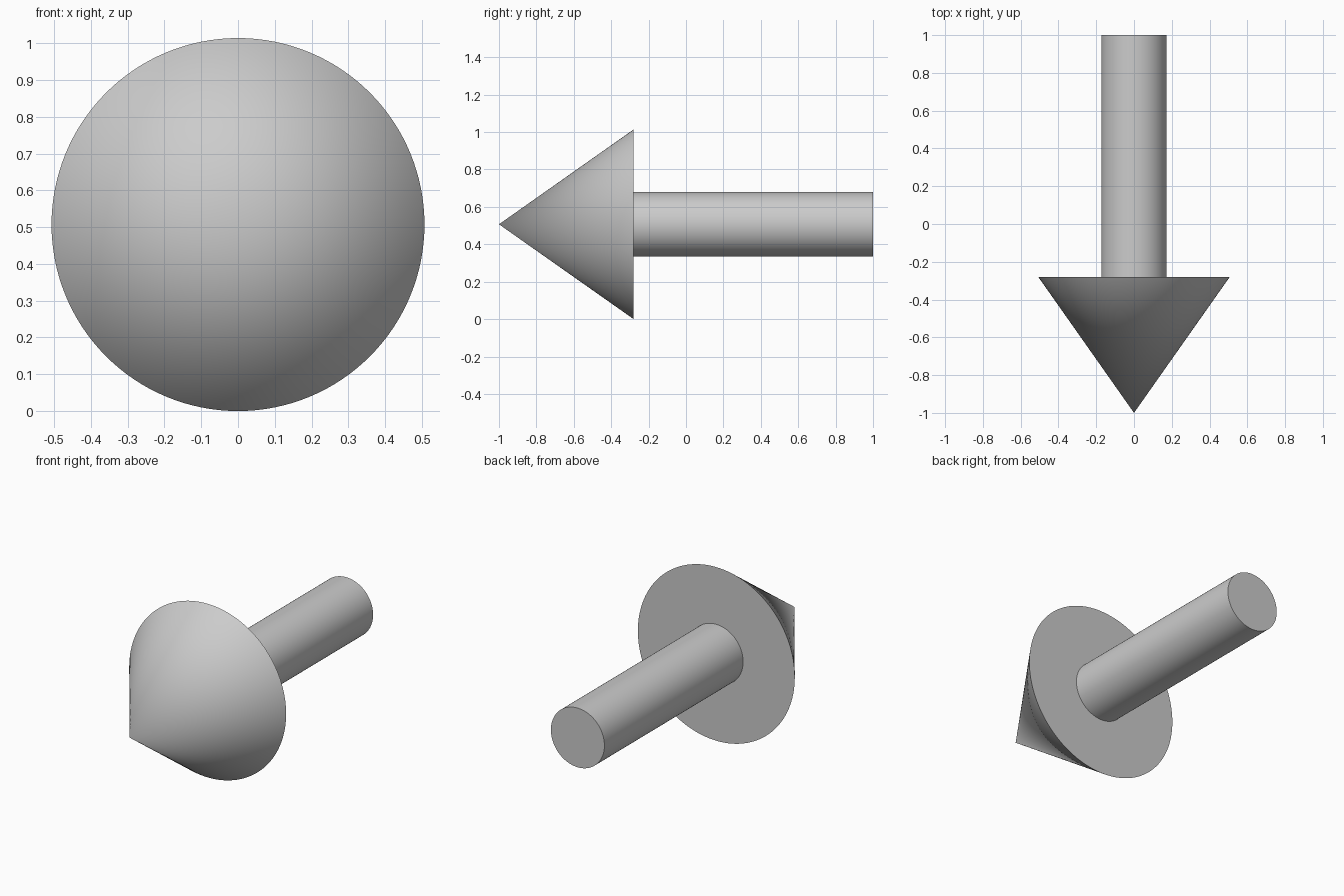
import bpy
from math import radians

if "Cube" in bpy.data.objects:
    bpy.data.objects.remove(bpy.data.objects["Cube"])

HEAD_R, SHAFT_R = 0.507, 0.173
TIP_Y, BASE_Y, END_Y = -1.0, -0.28, 1.0
SIDES = 128


def part(name, r_front, r_back, y_front, y_back):
    """Round part along y, from a front radius to a back radius."""
    bpy.ops.mesh.primitive_cone_add(
        vertices=SIDES, radius1=r_back, radius2=r_front, depth=y_back - y_front,
        location=(0, (y_front + y_back) / 2, HEAD_R), rotation=(radians(90), 0, 0))
    obj = bpy.context.object
    obj.name = name
    bpy.ops.object.transform_apply(location=True, rotation=True, scale=True)
    bpy.ops.object.shade_smooth_by_angle(angle=radians(30))
    return obj


# Pointed head facing the front
part("arrow_head", 0, HEAD_R, TIP_Y, BASE_Y)

# Straight round shaft behind the head
part("arrow_shaft", SHAFT_R, SHAFT_R, BASE_Y, END_Y)
